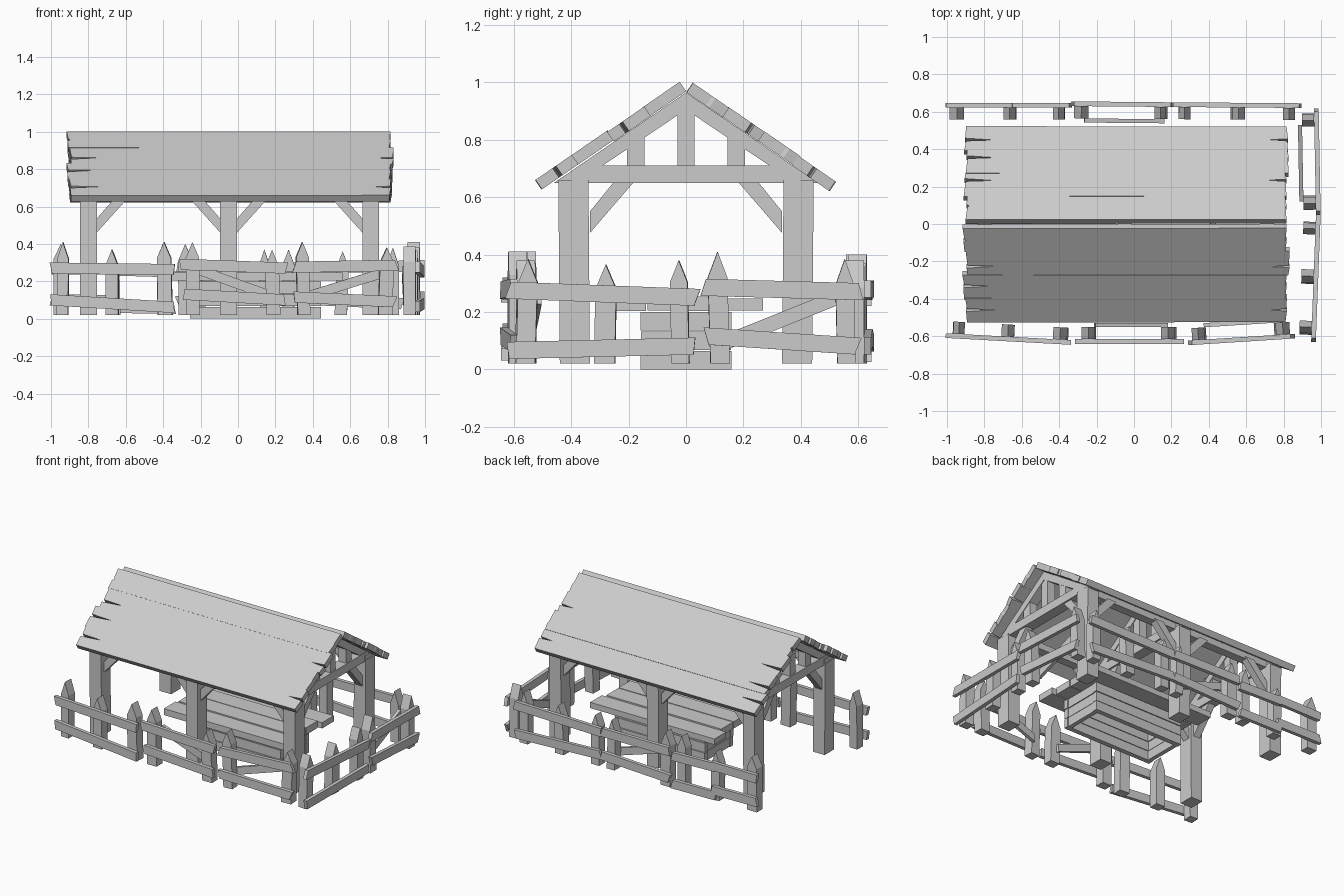
import bpy, bmesh, math, random
from mathutils import Matrix, Vector

random.seed(4)
if "Cube" in bpy.data.objects:
    bpy.data.objects.remove(bpy.data.objects["Cube"], do_unlink=True)

wood = bpy.data.materials.new("weathered_grey")
wood.use_nodes = True
GREY = (0.6, 0.6, 0.6, 1)
wood.diffuse_color = GREY
wood.node_tree.nodes["Principled BSDF"].inputs["Base Color"].default_value = GREY


def jit(a):
    return random.uniform(-a, a)


def prism(name, outline, depth, origin, u, v):
    """Flat outline in the u-v plane, extruded evenly to both sides."""
    u, v = Vector(u).normalized(), Vector(v).normalized()
    n = u.cross(v)
    o = Vector(origin)
    bm = bmesh.new()
    face = bm.faces.new([bm.verts.new(o + u * a + v * b - n * depth / 2) for a, b in outline])
    ext = bmesh.ops.extrude_face_region(bm, geom=[face])
    moved = [e for e in ext["geom"] if isinstance(e, bmesh.types.BMVert)]
    bmesh.ops.translate(bm, verts=moved, vec=n * depth)
    bmesh.ops.recalc_face_normals(bm, faces=bm.faces)
    mesh = bpy.data.meshes.new(name)
    bm.to_mesh(mesh)
    bm.free()
    mesh.materials.append(wood)
    ob = bpy.data.objects.new(name, mesh)
    bpy.context.collection.objects.link(ob)
    return ob


def strip(a, b, w):
    """Outline of a board running from a to b, with slightly uneven ends."""
    a, b = Vector(a), Vector(b)
    d = (b - a).normalized()
    p = Vector((-d.y, d.x)) * w / 2
    e, f = d * jit(0.012), d * jit(0.012)
    return [a - p - e, b - p - f, b + p * 1.05 + f, a + p * 1.05 + e]


def box(name, lo, hi):
    x0, y0, z0 = lo
    x1, y1, z1 = hi
    prism(name, [(x0, y0), (x1, y0), (x1, y1), (x0, y1)], z1 - z0,
          (0, 0, (z0 + z1) / 2), (1, 0, 0), (0, 1, 0))


# Timber frames: posts, tie beam, rafters, struts and knee braces
Y, Z = (0, 1, 0), (0, 0, 1)
FRAMES = (-0.80, -0.05, 0.71)
for i, x in enumerate(FRAMES):
    at = (x, 0, 0)
    prism("tie_beam", [(-0.45, 0.65), (0.45, 0.65), (0.365, 0.71), (-0.365, 0.71)], 0.075, at, Y, Z)
    prism("king_post", [(-0.03, 0.7), (0.03, 0.7), (0.03, 0.94), (-0.03, 0.94)], 0.06, at, Y, Z)
    for s in (-1, 1):
        prism("post", [(s * 0.335, 0.02), (s * 0.44, 0.02), (s * 0.445, 0.66), (s * 0.34, 0.66)],
              0.09, at, Y, Z)
        prism("rafter", [(s * 0.46, 0.65), (0, 0.965), (0, 0.905), (s * 0.38, 0.65)], 0.07, at, Y, Z)
        prism("strut", [(s * 0.145, 0.7), (s * 0.205, 0.7), (s * 0.205, 0.8), (s * 0.145, 0.84)],
              0.06, at, Y, Z)
        prism("knee_brace", [(s * 0.335, 0.475), (s * 0.335, 0.55), (s * 0.25, 0.655), (s * 0.18, 0.655)],
              0.05, at, Y, Z)
        # Braces running along the building
        for d in (-1, 1):
            if 0 <= i + d < len(FRAMES):
                prism("long_brace", [(d * 0.04, 0.455), (d * 0.04, 0.53), (d * 0.15, 0.655), (d * 0.22, 0.655)],
                      0.05, (x, s * 0.385, 0), (1, 0, 0), Z)
for s in (-1, 1):
    box("wall_plate", (-0.84, s * 0.37 - 0.03, 0.645), (0.75, s * 0.37 + 0.03, 0.69))


# Roof planks: four per slope, with split ends
def roof_plank(s, k):
    slope = Vector((0, s * 0.82, -0.565)).normalized()
    w = 0.155
    top = k * 0.15
    x0, x1 = -0.91 + jit(0.012), 0.825 + jit(0.012)
    split = 0.16 if k else 0.02
    c = random.uniform(0.35, 0.65) * w
    outline = [(x0, 0), (x1, jit(0.004)), (x1 - 0.004, c)]
    if k % 2:
        outline += [(x1 - 0.1, c + 0.008)]
    outline += [(x1, c + 0.014), (x1 - 0.008, w), (x0 + 0.01, w + jit(0.004)),
                (x0 + 0.005, c + 0.018), (x0 + split, c + 0.006), (x0 + 0.01, c)]
    up = Vector((0, s * 0.565, 0.82)).normalized()
    origin = Vector((0, 0, 0.965)) + slope * top + up * (0.024 + jit(0.004))
    prism("roof_plank", outline, 0.04, origin, (1, 0, 0), slope)


for s in (-1, 1):
    for k in range(4):
        roof_plank(s, k)


# Fence panels: pointed posts inside, rails outside, optional diagonal brace
def fence(name, start, end, posts, rails, brace=None):
    a, b = Vector((*start, 0)), Vector((*end, 0))
    u = (b - a).normalized()
    out = Vector((u.y, -u.x, 0))
    if out.dot(a + b) < 0:
        out = -out
    for t, h in posts:
        w, lean = 0.034 + jit(0.004), jit(0.01)
        shoulder = h - 0.085 + jit(0.01)
        prism(name + "_post", [(t - w, 0.02), (t + w, 0.02), (t + w + lean, shoulder),
                               (t + lean, h), (t - w + lean, shoulder)], 0.065, a - out * 0.045, u, Z)
    for p, q in rails:
        prism(name + "_rail", strip(p, q, 0.058), 0.025, a, u, Z)
    if brace:
        prism(name + "_brace", strip(*brace, 0.05), 0.022, a - out * 0.089, u, Z)


STEPPED = [((0, 0.265), (0.36, 0.265)), ((0.32, 0.26), (0.66, 0.25)),
           ((0, 0.10), (0.35, 0.095)), ((0.32, 0.06), (0.66, 0.055))]
fence("front_left_fence_a", (-1, -0.597), (-0.34, -0.633),
      [(0.06, 0.41), (0.325, 0.37), (0.61, 0.41)],
      [((0, 0.27), (0.66, 0.262)), ((0, 0.10), (0.66, 0.06))])
fence("front_middle_fence", (-0.29, -0.628), (0.26, -0.628), [(0.05, 0.41), (0.48, 0.37)],
      [((-0.02, 0.29), (0.55, 0.27)), ((0, 0.13), (0.54, 0.1))], ((0.08, 0.26), (0.47, 0.12)))
fence("front_end_fence", (0.30, -0.635), (0.85, -0.6), [(0.055, 0.41), (0.49, 0.38)],
      [((0, 0.275), (0.55, 0.285)), ((0, 0.115), (0.54, 0.09))], ((0.08, 0.12), (0.5, 0.25)))
fence("back_stepped_fence", (-1, 0.635), (-0.34, 0.635),
      [(0.05, 0.40), (0.34, 0.36), (0.6, 0.4)], STEPPED)
fence("back_middle_fence", (-0.325, 0.643), (0.205, 0.638), [(0.045, 0.4), (0.475, 0.37)],
      [((0, 0.28), (0.53, 0.275)), ((0, 0.09), (0.53, 0.11))], ((0.06, 0.25), (0.47, 0.12)))
fence("back_end_fence", (0.21, 0.638), (0.89, 0.633), [(0.06, 0.37), (0.34, 0.36), (0.62, 0.38)],
      [((0, 0.27), (0.68, 0.28)), ((0, 0.11), (0.67, 0.08))])
fence("side_rear_fence", (0.985, 0.07), (0.975, 0.61), [(0.05, 0.41), (0.49, 0.385)],
      [((-0.01, 0.285), (0.54, 0.27)), ((0, 0.115), (0.53, 0.08))], ((0.06, 0.09), (0.46, 0.25)))
fence("side_front_fence", (0.96, -0.62), (0.985, 0.04),
      [(0.06, 0.385), (0.335, 0.365), (0.6, 0.38)],
      [((0, 0.275), (0.66, 0.25)), ((0, 0.065), (0.65, 0.08))])

# Feeding table: hollow stacked-board base under an overhanging plank top
for k in range(3):
    z0 = k * 0.068
    z1 = z0 + 0.064
    e = jit(0.006)
    for s in (-1, 1):
        lo, hi = sorted((s * (0.155 + e), s * 0.125))
        box("table_base_side", (-0.26 + e, lo, z0), (0.44 + e, hi, z1))
    box("table_base_end", (-0.255 + e, -0.13, z0), (-0.225 + e, 0.13, z1))
    box("table_base_end", (0.405 + e, -0.13, z0), (0.435 + e, 0.13, z1))
for k in range(4):
    y = -0.27 + k * 0.136
    box("table_top_plank", (-0.39 + jit(0.025), y, 0.202 + jit(0.004)),
        (0.55 + jit(0.025), y + 0.13, 0.25 + jit(0.004)))
